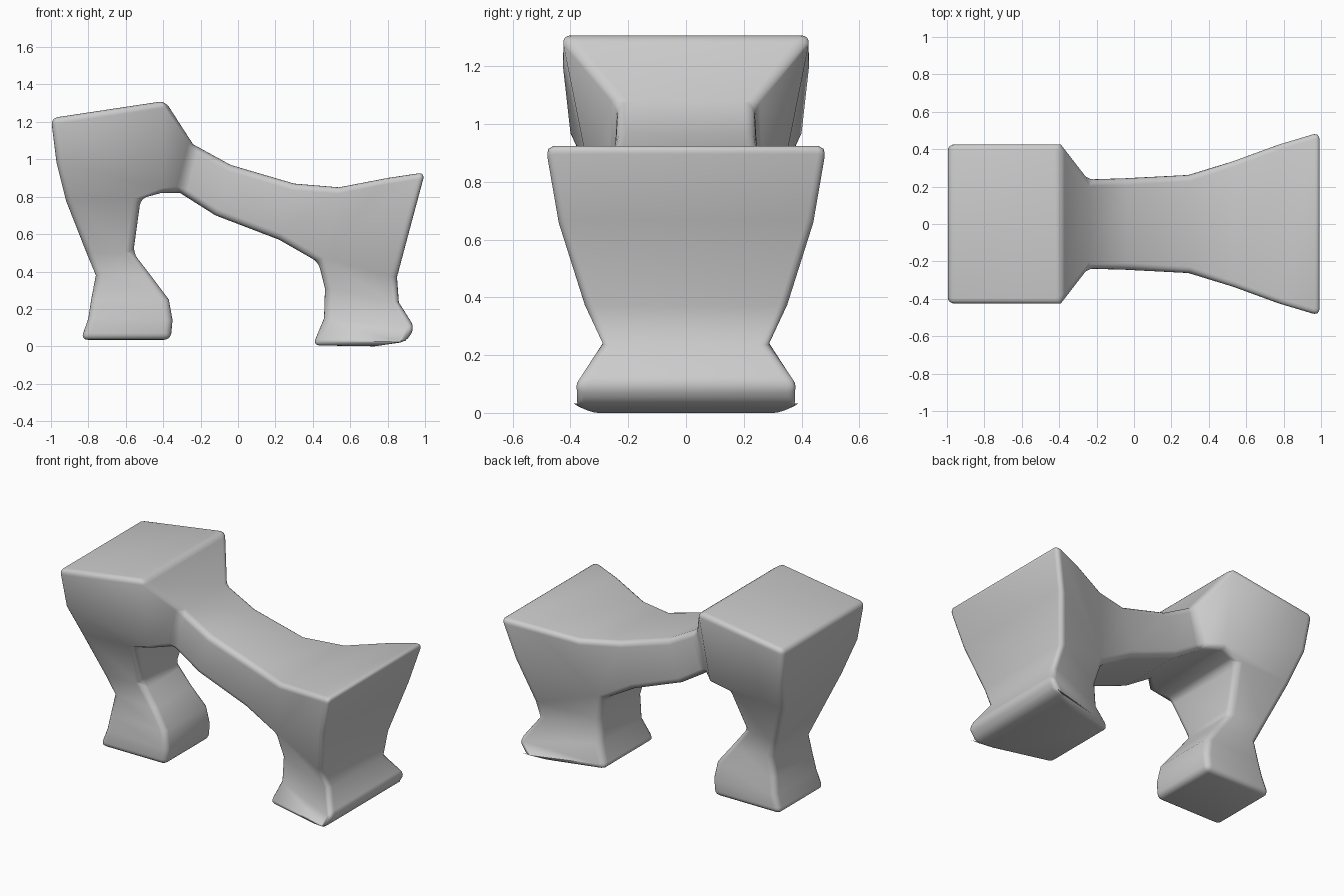
import bpy
import bmesh

cube = bpy.data.objects.get("Cube")
if cube:
    bpy.data.objects.remove(cube, do_unlink=True)

# One plain grey material
grey = bpy.data.materials.new("plain grey")
grey.use_nodes = True
colour = (0.6, 0.6, 0.6, 1.0)
grey.diffuse_color = colour
grey.node_tree.nodes["Principled BSDF"].inputs["Base Color"].default_value = colour

# Each point is (x, z, half width); each section pairs an outer and an inner point
tall_leg = [
    ((-.84, .035, .235), (-.36, .035, .235)),
    ((-.80, .15, .225), (-.35, .14, .235)),
    ((-.785, .25, .21), (-.37, .25, .225)),
    ((-.76, .38, .2), (-.46, .37, .2)),
    ((-.81, .5, .23), (-.56, .5, .19)),
    ((-.92, .78, .315), (-.52, .79, .31)),
]
bridge = [
    ((-.24, 1.08, .238), (-.31, .82, .238)),
    ((-.04, .97, .245), (-.12, .70, .24)),
    ((.30, .87, .265), (.22, .57, .24)),
]
short_leg = [
    ((.86, .235, .295), (.465, .31, .215)),
    ((.945, .10, .39), (.46, .15, .22)),
    ((.90, .025, .385), (.40, .005, .26)),
    ((.73, 0, .34), (.40, .005, .26)),
]


def fan(hub, rim):
    """Sections that turn a corner around one inner point."""
    return [(point, hub) for point in rim]


tall_head = fan((-.41, .82, .335),
                [(-.97, .98, .405), (-1, 1.22, .432), (-.39, 1.312, .432)])
flared_head = fan((.43, .45, .235),
                  [(.54, .85, .345), (.80, .90, .44), (1, .93, .5),
                   (.93, .67, .455), (.85, .37, .36)])
sections = tall_leg + tall_head + bridge + flared_head + short_leg

# Loft one closed skin through every section, sharing repeated points
bm = bmesh.new()
made = {}


def vert(point, side):
    key = (point, side)
    if key not in made:
        x, z, width = point
        made[key] = bm.verts.new((x, side * width, z))
    return made[key]


def face(corners):
    corners = list(dict.fromkeys(corners))
    if len(corners) > 2:
        bm.faces.new(corners)


def ring(section):
    outer, inner = section
    return [vert(outer, -1), vert(outer, 1), vert(inner, 1), vert(inner, -1)]


rings = [ring(s) for s in sections]
for a, b in zip(rings, rings[1:]):
    for i in range(4):
        j = (i + 1) % 4
        face([a[i], a[j], b[j], b[i]])
face(rings[0])
face(rings[-1])
bmesh.ops.recalc_face_normals(bm, faces=bm.faces)

mesh = bpy.data.meshes.new("arched_body")
bm.to_mesh(mesh)
bm.free()
mesh.materials.append(grey)
body = bpy.data.objects.new("arched_body", mesh)
bpy.context.collection.objects.link(body)

# Rounded edges and smooth shading
bevel = body.modifiers.new("rounded edges", 'BEVEL')
bevel.width = 0.035
bevel.segments = 4
bevel.limit_method = 'ANGLE'
bevel.angle_limit = 0.75
bevel.use_clamp_overlap = False
for polygon in mesh.polygons:
    polygon.use_smooth = True
